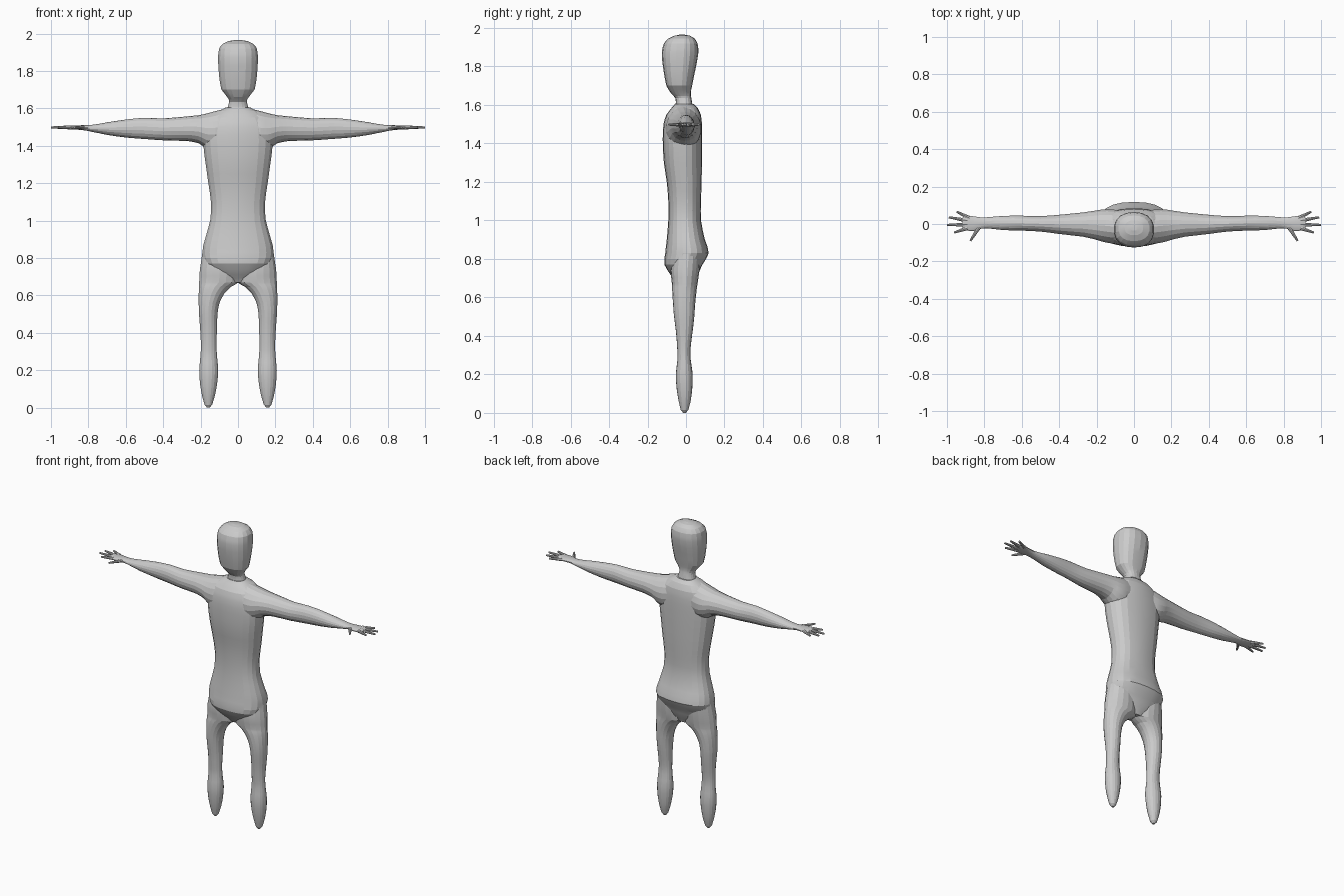
import bpy, bmesh, math
from mathutils import Vector

grey = bpy.data.materials.new("light grey")
grey.diffuse_color = (0.6, 0.6, 0.6, 1)


def finish(bm, name):
    bmesh.ops.recalc_face_normals(bm, faces=bm.faces)
    me = bpy.data.meshes.new(name)
    bm.to_mesh(me)
    bm.free()
    me.materials.append(grey)
    ob = bpy.data.objects.new(name, me)
    bpy.context.collection.objects.link(ob)
    return ob


def smooth_rings(rings, steps=2):
    """Insert spline-interpolated rings between the given ones."""
    out = []
    for i in range(len(rings) - 1):
        p = [rings[max(0, i - 1)], rings[i], rings[i + 1], rings[min(len(rings) - 1, i + 2)]]
        for s in range(steps):
            t = s / steps
            row = [b + 0.5 * t * (c - a + t * (2 * a - 5 * b + 4 * c - d + t * (3 * (b - c) + d - a)))
                   for a, b, c, d in zip(*p)]
            row[0] = rings[i][0] + t * (rings[i + 1][0] - rings[i][0])
            out.append(row)
    return out + [list(rings[-1])]


def loft(name, axis, rings, power=2.0, sides=18, mirror=1):
    """Rings are (position, min a, max a, min b, max b); a,b = x,y along z or y,z along x."""
    bm = bmesh.new()
    prev = None
    for t, a0, a1, b0, b1 in smooth_rings(rings):
        ring = []
        for k in range(sides):
            ang = 2 * math.pi * (k + 0.5) / sides
            c, s = math.cos(ang), math.sin(ang)
            a = (a0 + a1) / 2 + (a1 - a0) / 2 * math.copysign(abs(c) ** (2 / power), c)
            b = (b0 + b1) / 2 + (b1 - b0) / 2 * math.copysign(abs(s) ** (2 / power), s)
            x, y, z = (a, b, t) if axis == "z" else (t, a, b)
            ring.append(bm.verts.new((x * mirror, y, z)))
        if prev:
            for k in range(sides):
                j = (k + 1) % sides
                bm.faces.new((prev[k], prev[j], ring[j], ring[k]))
        else:
            bm.faces.new(ring)
        prev = ring
    bm.faces.new(prev)
    return finish(bm, name)


def finger(name, start, end, r, mirror):
    """Tapered rod with a blunt tip."""
    p, q = Vector(start), Vector(end)
    p.x *= mirror
    q.x *= mirror
    bm = bmesh.new()
    d = q - p
    rot = d.to_track_quat("Z", "Y").to_matrix().to_4x4()
    rot.translation = (p + q) / 2
    bmesh.ops.create_cone(bm, cap_ends=True, segments=8, radius1=r, radius2=r * 0.5,
                          depth=d.length, matrix=rot)
    return finish(bm, name)


# Torso with belly and seat bulges
body = loft("body", "z", [
    (0.67, -0.05, 0.05, -0.045, 0.04), (0.71, -0.12, 0.12, -0.075, 0.06),
    (0.77, -0.175, 0.175, -0.112, 0.085), (0.83, -0.192, 0.192, -0.108, 0.118),
    (0.90, -0.178, 0.178, -0.10, 0.098), (1.00, -0.150, 0.150, -0.092, 0.078),
    (1.10, -0.146, 0.146, -0.092, 0.078), (1.20, -0.160, 0.160, -0.10, 0.081),
    (1.30, -0.174, 0.174, -0.115, 0.083), (1.42, -0.188, 0.188, -0.121, 0.084),
    (1.50, -0.18, 0.18, -0.117, 0.083), (1.55, -0.155, 0.155, -0.102, 0.077),
    (1.585, -0.11, 0.11, -0.075, 0.06), (1.605, -0.065, 0.065, -0.058, 0.04)], power=2.35, sides=22)

# Neck and head
parts = [loft("head", "z", [
    (1.55, -0.06, 0.06, -0.06, 0.04), (1.60, -0.058, 0.058, -0.054, 0.034),
    (1.635, -0.048, 0.048, -0.055, 0.028), (1.66, -0.058, 0.058, -0.078, 0.025),
    (1.70, -0.09, 0.09, -0.102, 0.032), (1.78, -0.103, 0.103, -0.117, 0.048),
    (1.87, -0.108, 0.108, -0.126, 0.064), (1.92, -0.102, 0.102, -0.115, 0.06),
    (1.945, -0.083, 0.083, -0.092, 0.045), (1.96, -0.05, 0.05, -0.06, 0.02),
    (1.965, -0.02, 0.02, -0.035, -0.005)], power=2.3)]

for side, m in (("right", 1), ("left", -1)):
    # Leg with knee and calf, ending in a rounded point
    parts.append(loft(side + "_leg", "z", [
        (0.0, 0.150, 0.166, -0.015, 0.0), (0.015, 0.138, 0.179, -0.027, 0.012),
        (0.06, 0.124, 0.192, -0.038, 0.024), (0.12, 0.112, 0.203, -0.048, 0.032),
        (0.20, 0.105, 0.208, -0.053, 0.035), (0.28, 0.112, 0.201, -0.044, 0.024),
        (0.34, 0.114, 0.199, -0.046, 0.024), (0.42, 0.112, 0.203, -0.052, 0.034),
        (0.50, 0.109, 0.209, -0.062, 0.043), (0.56, 0.098, 0.211, -0.067, 0.047),
        (0.61, 0.072, 0.211, -0.070, 0.052), (0.645, 0.038, 0.21, -0.072, 0.056),
        (0.67, -0.005, 0.209, -0.073, 0.06), (0.74, -0.005, 0.205, -0.08, 0.07),
        (0.84, 0.02, 0.19, -0.07, 0.075)], mirror=m))
    # Shoulder, arm, wrist and flat palm
    parts.append(loft(side + "_arm", "x", [
        (0.06, -0.10, 0.07, 1.38, 1.598), (0.12, -0.105, 0.08, 1.37, 1.585),
        (0.17, -0.095, 0.079, 1.385, 1.572), (0.21, -0.083, 0.072, 1.413, 1.563),
        (0.27, -0.069, 0.063, 1.425, 1.557), (0.40, -0.054, 0.050, 1.429, 1.546),
        (0.50, -0.041, 0.043, 1.436, 1.549), (0.60, -0.036, 0.045, 1.444, 1.54),
        (0.70, -0.033, 0.044, 1.458, 1.525), (0.78, -0.024, 0.037, 1.474, 1.512),
        (0.82, -0.026, 0.036, 1.482, 1.51), (0.86, -0.038, 0.042, 1.486, 1.509),
        (0.90, -0.034, 0.044, 1.488, 1.508), (0.918, -0.025, 0.035, 1.491, 1.505)], mirror=m))
    # Thumb and four fingers
    for i, (a, b) in enumerate([((0.83, -0.02), (0.875, -0.09)), ((0.89, -0.022), (0.962, -0.046)),
                                ((0.89, -0.003), (1.0, -0.005)), ((0.89, 0.018), (0.99, 0.036)),
                                ((0.88, 0.032), (0.948, 0.066))]):
        parts.append(finger(f"{side}_finger_{i}", (*a, 1.498), (*b, 1.498), 0.011, m))

# Fuse all parts into one skin
bpy.context.view_layer.objects.active = body
for p in parts:
    mod = body.modifiers.new(p.name, "BOOLEAN")
    mod.operation = "UNION"
    mod.solver = "EXACT"
    mod.object = p
    bpy.ops.object.modifier_apply(modifier=mod.name)
    bpy.data.objects.remove(p)

# Soft shading that keeps the creases
body.select_set(True)
bpy.ops.object.shade_smooth_by_angle(angle=math.radians(12))
